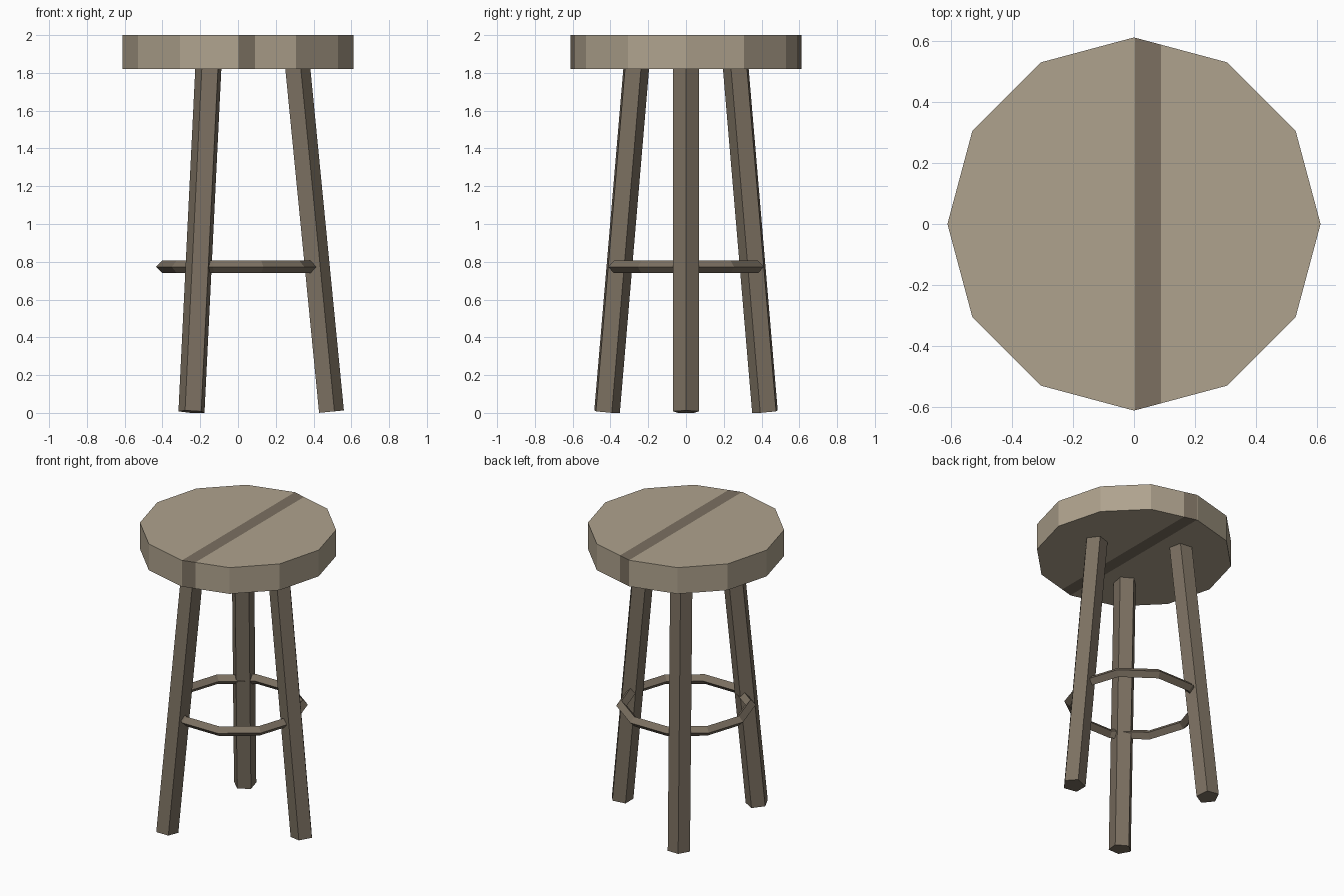
import bpy, bmesh, math
from mathutils import Vector

if "Cube" in bpy.data.objects:
    bpy.data.objects.remove(bpy.data.objects["Cube"])


def material(name, rgb):
    m = bpy.data.materials.new(name)
    m.diffuse_color = (*rgb, 1)
    m.use_nodes = True
    m.node_tree.nodes["Principled BSDF"].inputs["Base Color"].default_value = m.diffuse_color
    return m


light_wood = material("light wood", (0.43, 0.365, 0.27))
dark_wood = material("dark wood", (0.20, 0.163, 0.12))


def add_object(name, bm, *mats):
    bmesh.ops.recalc_face_normals(bm, faces=bm.faces)
    me = bpy.data.meshes.new(name)
    bm.to_mesh(me)
    bm.free()
    for m in mats:
        me.materials.append(m)
    ob = bpy.data.objects.new(name, me)
    bpy.context.collection.objects.link(ob)
    return ob


def prism(bm, rings):
    """Skin rings of points and cap both ends."""
    loops = [[bm.verts.new(p) for p in r] for r in rings]
    n = len(loops[0])
    for a, b in zip(loops, loops[1:]):
        for i in range(n):
            j = (i + 1) % n
            bm.faces.new((a[i], a[j], b[j], b[i]))
    bm.faces.new(loops[0])
    bm.faces.new(loops[-1])


# Seat: twelve-sided disc with a dark stripe running front to back
SEAT_R, STRIPE = 0.612, (0.003, 0.089)
bm = bmesh.new()
prism(bm, [[(SEAT_R * math.cos(i * math.pi / 6), SEAT_R * math.sin(i * math.pi / 6), z)
            for i in range(12)] for z in (1.82, 2.0)])
for x in STRIPE:
    bmesh.ops.bisect_plane(bm, geom=bm.verts[:] + bm.edges[:] + bm.faces[:],
                           plane_co=(x, 0, 0), plane_no=(1, 0, 0))
for f in bm.faces:
    if STRIPE[0] < f.calc_center_median().x < STRIPE[1]:
        f.material_index = 1
add_object("seat", bm, light_wood, dark_wood)

# Legs: three splayed five-sided posts, one corner facing outward
LEG_R = 0.073
for k, name in enumerate(("right_leg", "back_left_leg", "front_left_leg")):
    a = k * math.tau / 3
    out = Vector((math.cos(a), math.sin(a), 0))
    bottom = out * 0.488 + Vector((0, 0, 0.006))
    top = out * 0.308 + Vector((0, 0, 1.84))
    axis = (top - bottom).normalized()
    side = axis.cross(out).normalized()
    radial = side.cross(axis)
    bm = bmesh.new()
    prism(bm, [[c + LEG_R * (radial * math.cos(i * math.tau / 5) + side * math.sin(i * math.tau / 5))
                for i in range(5)] for c in (bottom, top)])
    add_object(name, bm, dark_wood)

# Foot ring: ten segments with a diamond cross-section
bpy.ops.mesh.primitive_torus_add(major_segments=10, minor_segments=4,
                                 major_radius=0.401, minor_radius=0.033,
                                 location=(0, 0, 0.773))
ring = bpy.context.object
ring.name = "foot_ring"
ring.data.materials.append(dark_wood)
for p in ring.data.polygons:
    p.use_smooth = False
